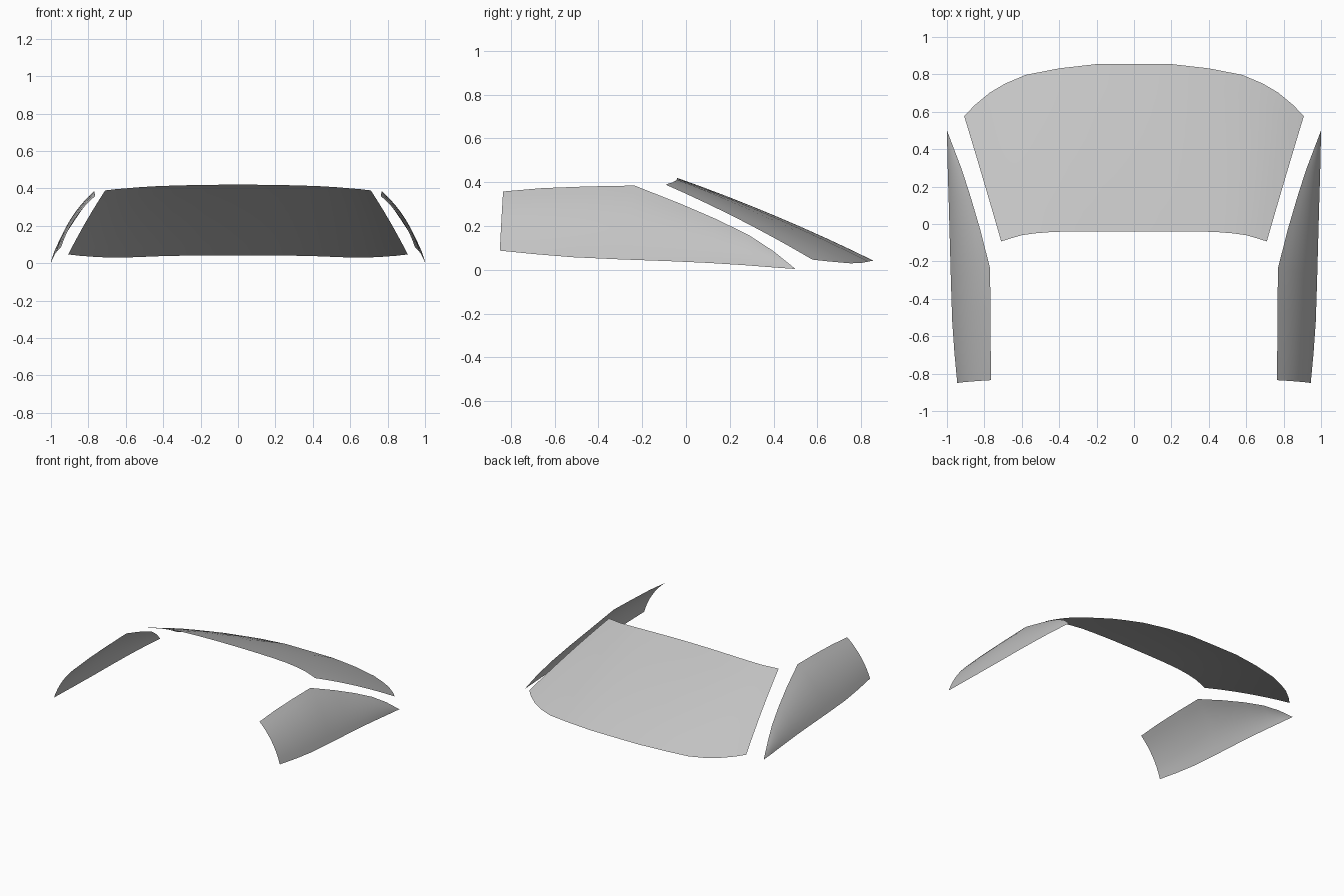
import bpy, bmesh
from mathutils import Vector

if "Cube" in bpy.data.objects:
    bpy.data.objects.remove(bpy.data.objects["Cube"])

glass = bpy.data.materials.new("light grey glass")
glass.diffuse_color = (0.55, 0.55, 0.55, 1)
glass.use_nodes = True
glass.node_tree.nodes["Principled BSDF"].inputs["Base Color"].default_value = glass.diffuse_color


def loft(name, lower, upper, bulge, rows=8):
    """Curved sheet between two matching edge curves, bowed along bulge."""
    bm = bmesh.new()
    full = max((Vector(b) - Vector(a)).length for a, b in zip(lower, upper))
    grid = []
    for a, b in zip(lower, upper):
        a, b = Vector(a), Vector(b)
        k = (b - a).length / full
        grid.append([bm.verts.new(a.lerp(b, j / rows) +
                     Vector(bulge) * k * 4 * (j / rows) * (1 - j / rows))
                     for j in range(rows + 1)])
    for c0, c1 in zip(grid, grid[1:]):
        for j in range(rows):
            bm.faces.new((c0[j], c1[j], c1[j + 1], c0[j + 1]))
    bmesh.ops.remove_doubles(bm, verts=bm.verts, dist=0.0005)
    bm.normal_update()
    # outward side follows the bulge direction
    if sum(f.normal.dot(Vector(bulge)) * f.calc_area() for f in bm.faces) < 0:
        bmesh.ops.reverse_faces(bm, faces=bm.faces)
    me = bpy.data.meshes.new(name)
    bm.to_mesh(me)
    bm.free()
    for p in me.polygons:
        p.use_smooth = True
    me.materials.append(glass)
    ob = bpy.data.objects.new(name, me)
    bpy.context.collection.objects.link(ob)
    return ob


def mirrored(half):
    return [(-x, y, z) for x, y, z in half[:0:-1]] + half


# windshield: cowl edge and roof edge, centre to right corner
cowl = [(0, .856, .042), (.2, .855, .042), (.4, .832, .038), (.58, .797, .031),
        (.69, .75, .030), (.77, .703, .034), (.85, .637, .040), (.908, .577, .047)]
roof = [(0, -.04, .42), (.16, -.04, .419), (.31, -.04, .416), (.43, -.042, .412),
        (.53, -.05, .406), (.60, -.06, .400), (.66, -.077, .395), (.71, -.093, .389)]
loft("windshield", mirrored(cowl), mirrored(roof), (0, .006, .013))

# side windows: sill edge and roof edge, rear to pointed tip
sill = [(.945, -.85, .088), (.960, -.69, .072), (.972, -.52, .058), (.979, -.30, .048),
        (.985, -.08, .040), (.990, .10, .032), (.995, .26, .022), (.998, .39, .012),
        (1.0, .5, .004)]
rail = [(.765, -.835, .358), (.766, -.66, .373), (.767, -.45, .381), (.770, -.235, .385),
        (.822, -.03, .304), (.872, .14, .231), (.920, .29, .157), (.962, .40, .085),
        (1.0, .5, .004)]
for side, s in (("right", 1), ("left", -1)):
    loft(side + "_side_window", [(s * x, y, z) for x, y, z in sill],
         [(s * x, y, z) for x, y, z in rail], (s * .024, 0, .014))
